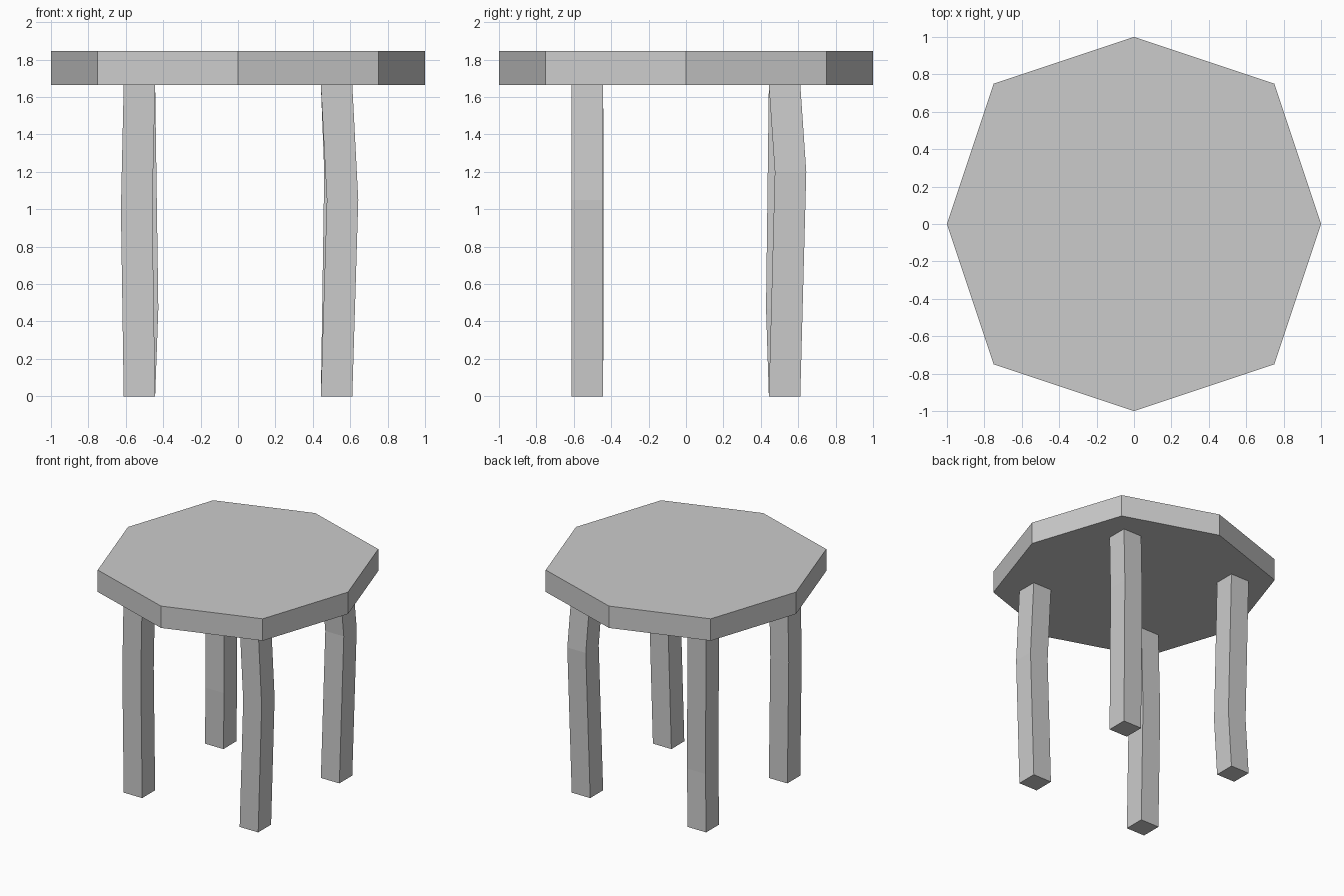
import bpy, bmesh

if "Cube" in bpy.data.objects:
    bpy.data.objects.remove(bpy.data.objects["Cube"])

SEAT_BOTTOM, SEAT_TOP = 1.665, 1.845


def loft(name, rings):
    """Closed solid through a stack of rings, bottom to top."""
    bm = bmesh.new()
    loops = [[bm.verts.new(p) for p in ring] for ring in rings]
    n = len(loops[0])
    for a, b in zip(loops, loops[1:]):
        for i in range(n):
            j = (i + 1) % n
            bm.faces.new((a[i], a[j], b[j], b[i]))
    bm.faces.new(loops[0][::-1])
    bm.faces.new(loops[-1])
    bmesh.ops.recalc_face_normals(bm, faces=bm.faces)
    mesh = bpy.data.meshes.new(name)
    bm.to_mesh(mesh)
    bm.free()
    obj = bpy.data.objects.new(name, mesh)
    bpy.context.collection.objects.link(obj)
    return obj


def square(x, y, z, h=0.084):
    return [(x + sx * h, y + sy * h, z)
            for sx, sy in ((-1, -1), (1, -1), (1, 1), (-1, 1))]


# Eight-sided seat slab
outline = [(1, 0), (.75, .75), (0, 1), (-.75, .75),
           (-1, 0), (-.75, -.75), (0, -1), (.75, -.75)]
loft("seat", [[(x, y, z) for x, y in outline] for z in (SEAT_BOTTOM, SEAT_TOP)])

# Crooked legs: side signs, then height and sideways shift of the bend
LEGS = {
    "front_left_leg": (-1, -1, 1.00, -.015, .003),
    "front_right_leg": (1, -1, 1.05, .032, 0),
    "back_right_leg": (1, 1, 1.20, .018, .032),
    "back_left_leg": (-1, 1, 0.47, .017, -.015),
}
for name, (sx, sy, z, dx, dy) in LEGS.items():
    x, y = sx * .527, sy * .527
    loft(name, [square(x, y, 0), square(x + dx, y + dy, z),
                square(x, y, SEAT_BOTTOM)])
